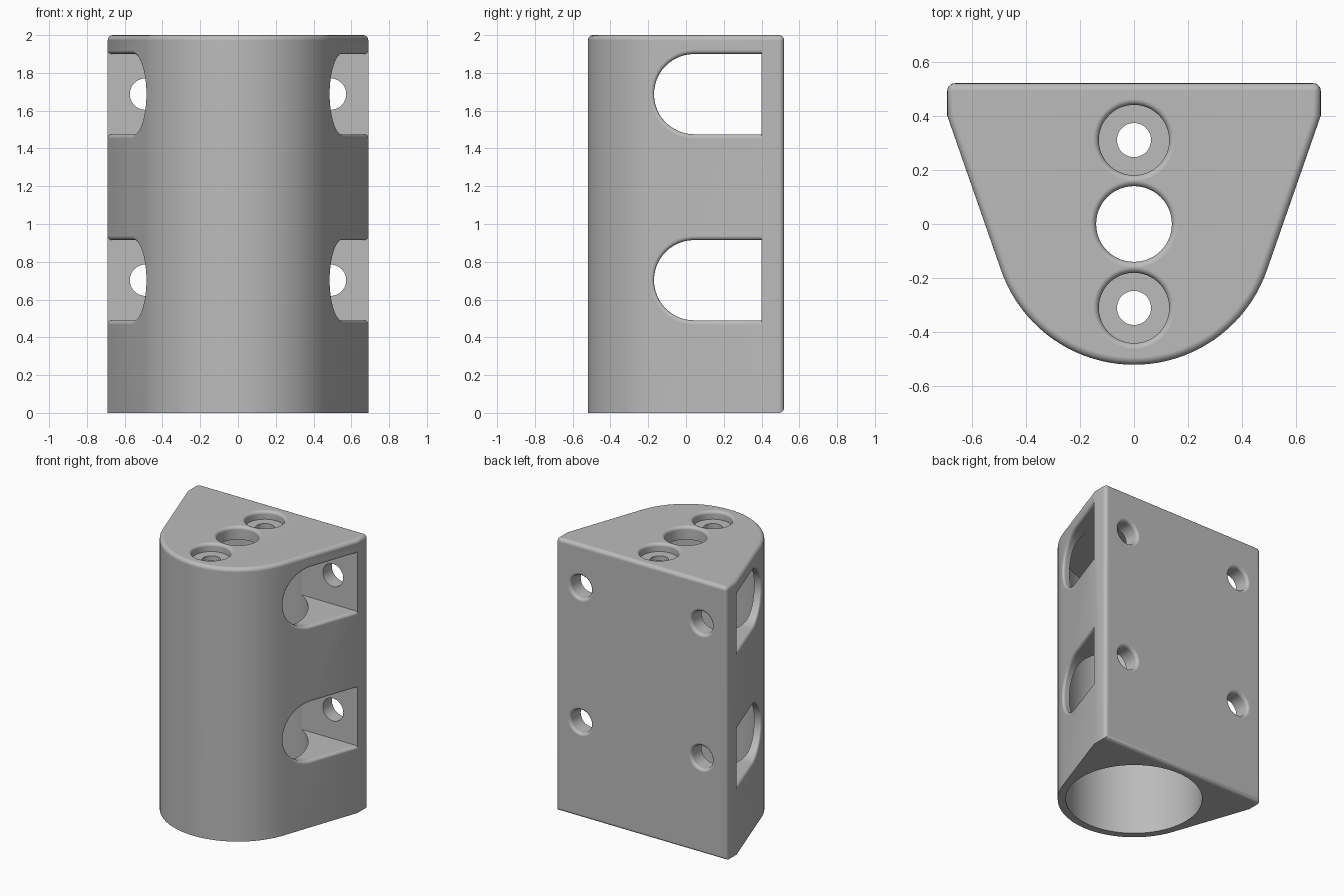
import bpy, bmesh
from math import sin, cos, pi, sqrt, radians
from mathutils import Matrix

if "Cube" in bpy.data.objects:
    bpy.data.objects.remove(bpy.data.objects["Cube"], do_unlink=True)

R, BACK, HALF, FLANGE = 0.52, 0.52, 0.69, 0.40    # outer radius, rear plane, half width, flange front
TANGENT = radians(-19.2)                         # where the sloped sides meet the round front
FILLET = 0.022

grey = bpy.data.materials.new("grey plastic")
grey.use_nodes = True
colour = (0.5, 0.5, 0.5, 1)
grey.diffuse_color = colour
grey.node_tree.nodes["Principled BSDF"].inputs["Base Color"].default_value = colour


def finish(name, bm):
    bmesh.ops.recalc_face_normals(bm, faces=bm.faces)
    mesh = bpy.data.meshes.new(name)
    bm.to_mesh(mesh)
    bm.free()
    mesh.materials.append(grey)
    obj = bpy.data.objects.new(name, mesh)
    bpy.context.collection.objects.link(obj)
    return obj


def loft(name, loops, matrix=Matrix()):
    """Skin a stack of closed loops and cap both ends."""
    bm = bmesh.new()
    rings = [[bm.verts.new(matrix @ Matrix.Translation(p).translation) for p in loop] for loop in loops]
    n = len(rings[0])
    for a, b in zip(rings, rings[1:]):
        for i in range(n):
            j = (i + 1) % n
            bm.faces.new((a[i], a[j], b[j], b[i]))
    bm.faces.new(rings[0])
    bm.faces.new(rings[-1])
    return finish(name, bm)


def lathe(name, profile, matrix=Matrix(), n=48):
    return loft(name, [[(r * cos(2 * pi * i / n), r * sin(2 * pi * i / n), h) for i in range(n)]
                       for r, h in profile], matrix)


def flare(r, steps=5):
    """Rounded rim widening to the surface at height 0."""
    arc = [(r + FILLET * (1 - cos(pi / 2 * i / steps)), FILLET * (sin(pi / 2 * i / steps) - 1))
           for i in range(steps + 1)]
    return arc + [(r + FILLET, 0.1)]


# Body: round front, sloped sides, flat back
bm = bmesh.new()
outline = [(HALF, FLANGE), (HALF, BACK), (-HALF, BACK), (-HALF, FLANGE)]
start, end, steps = -pi - TANGENT, TANGENT, 40
outline += [(R * cos(start + (end - start) * i / steps), R * sin(start + (end - start) * i / steps))
            for i in range(steps + 1)]
base = bm.faces.new([bm.verts.new((x, y, 0)) for x, y in outline])
top = bmesh.ops.extrude_face_region(bm, geom=[base])["geom"]
bmesh.ops.translate(bm, verts=[v for v in top if isinstance(v, bmesh.types.BMVert)], vec=(0, 0, 2))
round_edges = [e for e in bm.edges if all(v.co.z > 1.9 for v in e.verts)
               or all(v.co.y > BACK - 0.01 for v in e.verts)]
bmesh.ops.bevel(bm, geom=round_edges, offset=0.028, segments=5, profile=0.5, affect='EDGES')
body = finish("mount_body", bm)

cutters = []

# Main bore, open at the bottom
cutters.append(lathe("bore_cutter", [(0.465, -0.1), (0.465, 1.905)], n=96))

# Centre hole and two counterbored screw holes in the top plate
at_top = Matrix.Translation((0, 0, 2))
cutters.append(lathe("centre_hole_cutter", [(0.14, -0.3)] + flare(0.14), at_top))
for y in (-0.31, 0.31):
    cutters.append(lathe("top_screw_cutter", [(0.063, -0.3), (0.063, -0.06), (0.13, -0.06)] + flare(0.13),
                         Matrix.Translation((0, y, 2))))


# Side windows: round at the front, square against the rear flange
def wall_x(y):
    tx, ty = R * cos(TANGENT), R * sin(TANGENT)
    if y < ty:
        return sqrt(R * R - y * y)
    return tx + (y - ty) * (HALF - tx) / (FLANGE - ty)


def window_cutter(side, z):
    rad, cy = 0.2125, 0.043

    def ring(grow, depth):
        r = rad + grow
        pts = [(cy - r * sin(pi * i / 24), z + r * cos(pi * i / 24)) for i in range(25)]
        pts = [(FLANGE, z + r)] + pts + [(FLANGE, z - r)]
        return [(side * (0.1 if depth is None else wall_x(y) + depth), y, h) for y, h in pts]

    rim = flare(0)
    return loft("window_cutter", [ring(0, None)] + [ring(g, d) for g, d in rim])


for z in (0.7025, 1.6875):
    for side in (-1, 1):
        cutters.append(window_cutter(side, z))
        # Mounting holes through the rear flange
        place = Matrix.Translation((side * 0.49, BACK, z)) @ Matrix.Rotation(-pi / 2, 4, 'X')
        cutters.append(lathe("flange_hole_cutter", [(0.083, -0.2)] + flare(0.083), place))

# Cut everything out of the body
bpy.context.view_layer.objects.active = body
for cutter in cutters:
    cutter.hide_render = True
    mod = body.modifiers.new("cut", 'BOOLEAN')
    mod.operation = 'DIFFERENCE'
    mod.solver = 'EXACT'
    mod.object = cutter
    bpy.ops.object.modifier_apply(modifier=mod.name)
    bpy.data.objects.remove(cutter, do_unlink=True)

# Smooth shading with sharp edges kept
bpy.ops.object.select_all(action='DESELECT')
body.select_set(True)
bpy.ops.object.shade_smooth_by_angle(angle=radians(30))
weighted = body.modifiers.new("weighted_normals", 'WEIGHTED_NORMAL')
weighted.keep_sharp = True
